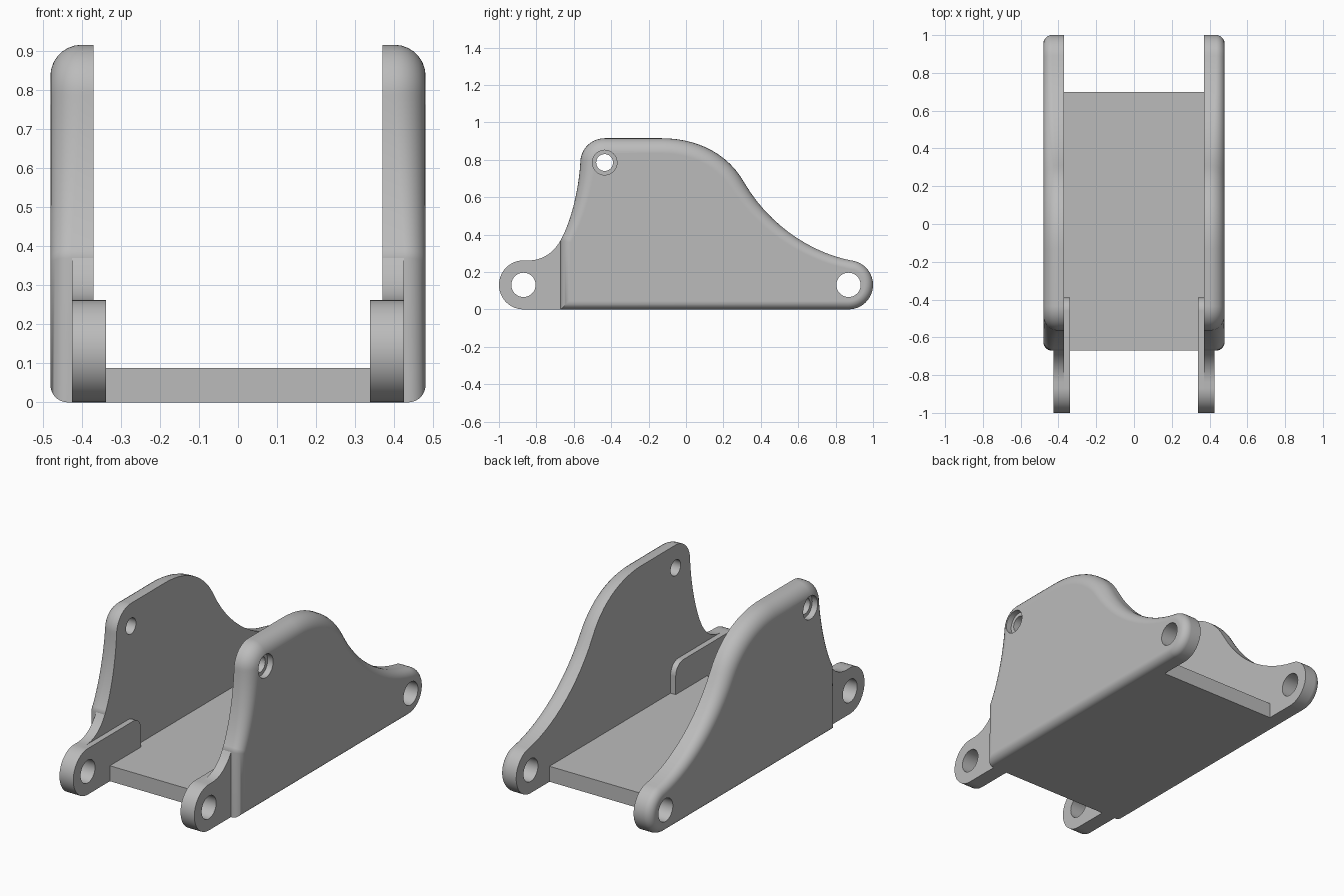
import bpy, bmesh, math
from mathutils import Vector
from mathutils.geometry import interpolate_bezier

cube = bpy.data.objects.get("Cube")
if cube:
    bpy.data.objects.remove(cube, do_unlink=True)

grey = bpy.data.materials.new("plain grey")
grey.use_nodes = True
colour = (0.5, 0.5, 0.5, 1)
grey.diffuse_color = colour
grey.node_tree.nodes["Principled BSDF"].inputs["Base Color"].default_value = colour


def arc(cy, cz, r, start, end, n=14):
    angles = [math.radians(start + (end - start) * i / n) for i in range(n + 1)]
    return [Vector((cy + r * math.cos(a), cz + r * math.sin(a))) for a in angles]


def bezier(a, b, c, d, n=14):
    pts = interpolate_bezier(*[Vector((*p, 0)) for p in (a, b, c, d)], n)
    return [p.xy for p in pts]


def clean(pts):
    """Drop points that repeat their neighbour."""
    return [p for i, p in enumerate(pts) if (p - pts[i - 1]).length > 0.004]


def inward(pts):
    """Mitred inward normals of a counter-clockwise outline."""
    out = []
    for i, p in enumerate(pts):
        d1 = (p - pts[i - 1]).normalized()
        d2 = (pts[(i + 1) % len(pts)] - p).normalized()
        n1, n2 = Vector((-d1.y, d1.x)), Vector((-d2.y, d2.x))
        n = (n1 + n2).normalized()
        out.append(n / max(n.dot(n1), 0.5))
    return out


def slab(name, pts, x0, x1, side=1, radius=None):
    """Extrude a y-z outline from x0 to x1, rounding the outer rim by radius(z)."""
    pts = clean(pts)
    normals = inward(pts)
    bm = bmesh.new()
    rings = [[bm.verts.new((side * x0, p.x, p.y)) for p in pts]]
    steps = 7 if radius else 0
    for k in range(steps + 1):
        a = math.pi / 2 * k / max(steps, 1)
        ring = []
        for p, n in zip(pts, normals):
            r = radius(p.y) if radius else 0
            q = p + n * r * (1 - math.cos(a))
            ring.append(bm.verts.new((side * (x1 - r * (1 - math.sin(a))), q.x, q.y)))
        rings.append(ring)
    for lower, upper in zip(rings, rings[1:]):
        for i in range(len(pts)):
            bm.faces.new((lower[i - 1], lower[i], upper[i], upper[i - 1]))
    bm.faces.new(rings[0])
    bm.faces.new(rings[-1])
    bmesh.ops.recalc_face_normals(bm, faces=bm.faces)
    mesh = bpy.data.meshes.new(name)
    bm.to_mesh(mesh)
    bm.free()
    mesh.materials.append(grey)
    obj = bpy.data.objects.new(name, mesh)
    bpy.context.collection.objects.link(obj)
    return obj


def drill(obj, side, y, z, r, x0=0.2, x1=0.6):
    """Cut a round hole along x."""
    cutter = slab("hole_cutter", arc(y, z, r, 0, 360, 40), x0, x1, side)
    cutter.hide_render = True
    mod = obj.modifiers.new("hole", 'BOOLEAN')
    mod.operation, mod.solver, mod.object = 'DIFFERENCE', 'EXACT', cutter
    bpy.context.view_layer.objects.active = obj
    bpy.ops.object.modifier_apply(modifier=mod.name)
    bpy.data.objects.remove(cutter, do_unlink=True)


def smooth(obj):
    bpy.ops.object.select_all(action='DESELECT')
    obj.select_set(True)
    bpy.context.view_layer.objects.active = obj
    bpy.ops.object.shade_smooth_by_angle(angle=math.radians(32))
    mod = obj.modifiers.new("flat face shading", 'WEIGHTED_NORMAL')
    mod.keep_sharp = True


def rim(z):
    t = min(max((z - 0.25) / 0.55, 0), 1)
    return 0.045 + 0.035 * t


# Outlines, counter-clockwise in y-z
plate = [Vector((-0.67, 0))]
plate += arc(0.869, 0.131, 0.131, -90, 80, 24)
plate += bezier((0.885, 0.261), (0.68, 0.30), (0.45, 0.44), (0.31, 0.68))
plate += bezier((0.31, 0.68), (0.22, 0.84), (0.05, 0.915), (-0.13, 0.915))
plate += arc(-0.435, 0.785, 0.13, 90, 180)
plate += bezier((-0.565, 0.785), (-0.575, 0.62), (-0.62, 0.46), (-0.67, 0.37))

lug_end = arc(-0.869, 0.131, 0.131, 90, 270, 26)
web = [Vector((-0.67, 0))]
web += bezier((-0.67, 0.37), (-0.71, 0.30), (-0.77, 0.262), (-0.84, 0.262))
web += lug_end
strip = [Vector((-0.39, 0))] + arc(-0.46, 0.192, 0.07, 0, 90, 10) + lug_end

for side, label in ((1, "left"), (-1, "right")):
    # Side wall with a rounded outer rim, rear hole and counterbored top hole
    wall = slab(label + "_side_wall", plate, 0.37, 0.48, side, rim)
    drill(wall, side, 0.869, 0.131, 0.065)
    drill(wall, side, -0.435, 0.785, 0.045)
    drill(wall, side, -0.435, 0.785, 0.066, 0.445)
    # Front lug: outer web meeting the wall, inner strip lying along it
    lug = slab(label + "_front_lug", web, 0.37, 0.425, side)
    backing = slab(label + "_lug_strip", strip, 0.338, 0.37, side)
    for part in (lug, backing):
        drill(part, side, -0.869, 0.131, 0.065)
    for part in (wall, lug, backing):
        smooth(part)

# Floor between the walls
floor_outline = [Vector(p) for p in ((-0.67, 0), (0.70, 0), (0.70, 0.088), (-0.67, 0.088))]
slab("floor_plate", floor_outline, -0.37, 0.37)
